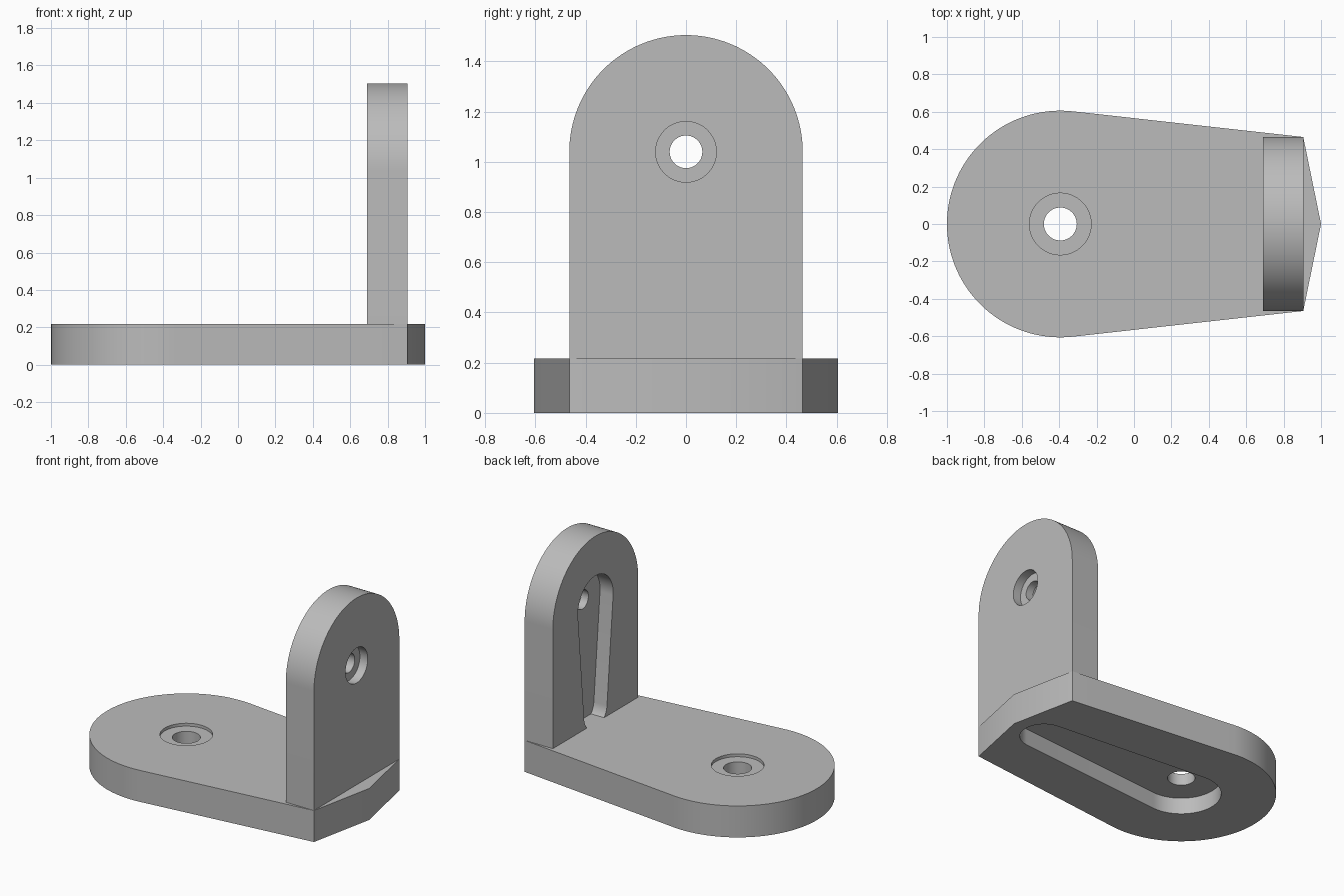
import bpy, bmesh, math
from mathutils import Vector

cube = bpy.data.objects.get("Cube")
if cube:
    bpy.data.objects.remove(cube, do_unlink=True)

THICK = 0.217
X_IN, X_OUT = 0.69, 0.905      # upright faces
HALF_W = 0.465                 # upright half width
HOLE_X, HOLE_Z = -0.394, 1.04  # bolt hole centres
BASE_R = 0.606

grey = bpy.data.materials.new("plain grey")
grey.use_nodes = True
colour = (0.5, 0.5, 0.5, 1)
grey.diffuse_color = colour
grey.node_tree.nodes["Principled BSDF"].inputs["Base Color"].default_value = colour


def arc(cu, cv, r, start, end, steps=48):
    """Points on an arc, angles in radians."""
    return [(cu + r * math.cos(start + (end - start) * i / steps),
             cv + r * math.sin(start + (end - start) * i / steps))
            for i in range(steps + 1)]


def circle(cu, r):
    return arc(cu, 0, r, 0, 2 * math.pi, 64)[:-1]


def slot(u1, r1, u2, r2):
    """Tapered slot along u: large end at u1, small end at u2 (u2 > u1)."""
    t = math.acos((r1 - r2) / (u2 - u1))
    return arc(u1, 0, r1, t, 2 * math.pi - t) + arc(u2, 0, r2, -t, t, 32)


def prism(name, outline, low, high, place):
    """Extrude a (u, v) outline from low to high; place maps (u, v, w) to space."""
    bm = bmesh.new()
    bottom = [bm.verts.new(place(u, v, low)) for u, v in outline]
    top = [bm.verts.new(place(u, v, high)) for u, v in outline]
    bm.faces.new(bottom[::-1])
    bm.faces.new(top)
    n = len(outline)
    for i in range(n):
        j = (i + 1) % n
        bm.faces.new((bottom[i], bottom[j], top[j], top[i]))
    bmesh.ops.recalc_face_normals(bm, faces=bm.faces)
    mesh = bpy.data.meshes.new(name)
    bm.to_mesh(mesh)
    bm.free()
    mesh.materials.append(grey)
    obj = bpy.data.objects.new(name, mesh)
    bpy.context.collection.objects.link(obj)
    return obj


def cut(obj, cutters):
    """Subtract every cutter, bake the result and remove the cutters."""
    for c in cutters:
        c.hide_render = True
        mod = obj.modifiers.new("cut", "BOOLEAN")
        mod.operation = "DIFFERENCE"
        mod.solver = "EXACT"
        mod.object = c
    bpy.context.view_layer.update()
    graph = bpy.context.evaluated_depsgraph_get()
    mesh = bpy.data.meshes.new_from_object(obj.evaluated_get(graph))
    obj.modifiers.clear()
    obj.data = mesh
    for c in cutters:
        bpy.data.objects.remove(c, do_unlink=True)


def flat(u, v, w):
    return Vector((u, v, w))


def upright(u, v, w):          # u runs downwards from the bolt hole
    return Vector((w, v, HOLE_Z - u))


# Base plate: round end, tapering sides and a shallow pointed end
to_corner = Vector((X_OUT - HOLE_X, HALF_W))
tangent = (math.atan2(to_corner.y, to_corner.x)
           + math.acos(BASE_R / to_corner.length))
outline = arc(HOLE_X, 0, BASE_R, tangent, 2 * math.pi - tangent, 64)
outline += [(X_OUT, -HALF_W), (1, 0), (X_OUT, HALF_W)]
base = prism("base_plate", outline, 0, THICK, flat)
cut(base, [
    prism("base_hole", circle(HOLE_X, 0.088), -0.1, 0.4, flat),
    prism("base_counterbore", circle(HOLE_X, 0.165), THICK - 0.02, 0.4, flat),
    prism("base_pocket", slot(HOLE_X, 0.255, 0.75, 0.155), -0.1, 0.115, flat),
])

# Upright plate: straight sides with a round top
drop = HOLE_Z - THICK
outline = arc(0, 0, HALF_W, math.pi / 2, 3 * math.pi / 2, 64)
outline += [(drop, -HALF_W), (drop, HALF_W)]
plate = prism("upright_plate", outline, X_IN, X_OUT, upright)
cut(plate, [
    prism("upright_hole", circle(0, 0.065), 0.5, 1.1, upright),
    prism("upright_counterbore", circle(0, 0.121), X_OUT - 0.06, 1.1, upright),
    prism("upright_pocket", slot(0, 0.192, 0.74, 0.125), 0.5, X_IN + 0.1, upright),
])

# Smooth curves, crisp edges
bpy.ops.object.select_all(action="DESELECT")
for obj in (base, plate):
    obj.select_set(True)
bpy.context.view_layer.objects.active = base
bpy.ops.object.shade_smooth_by_angle(angle=math.radians(25))
